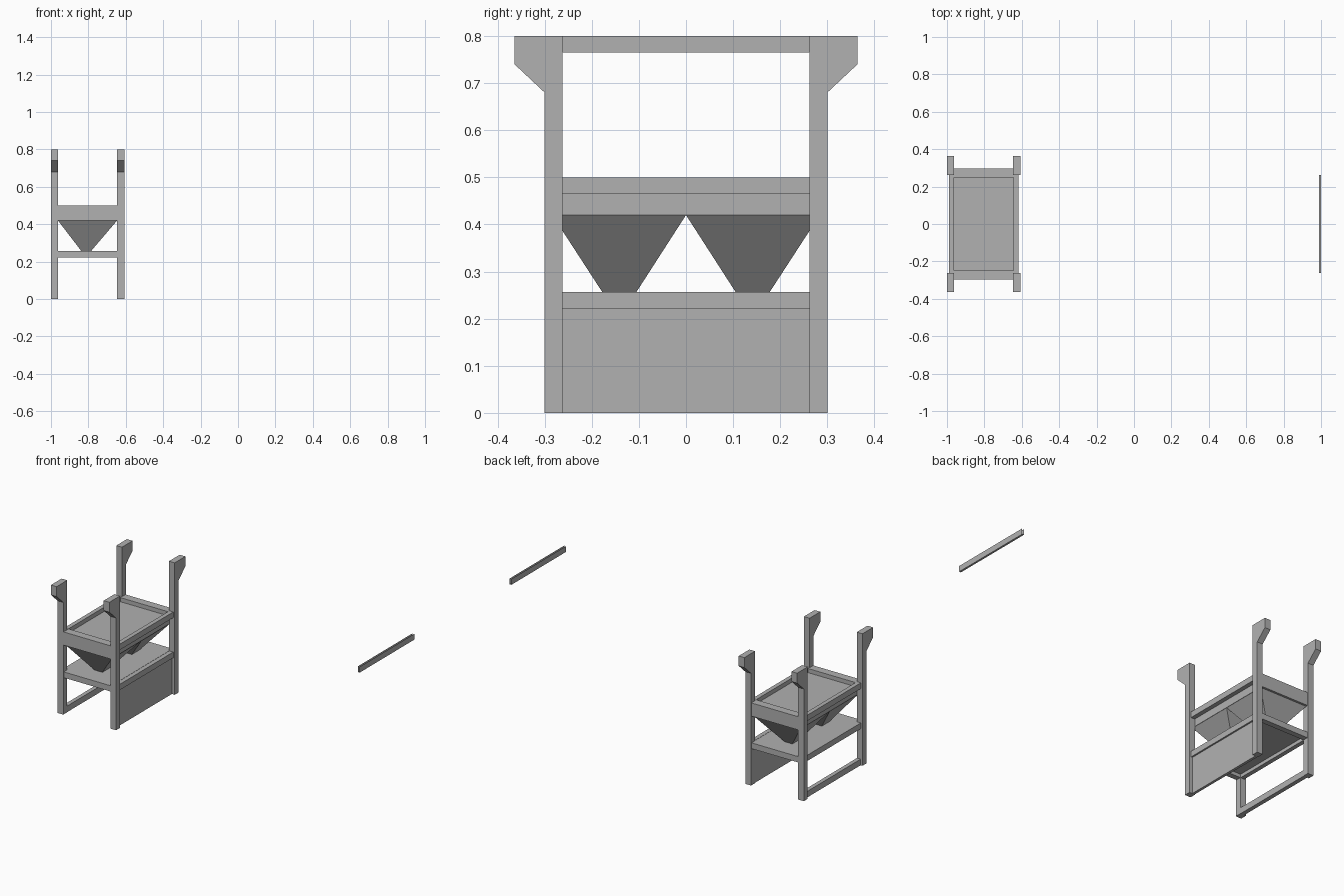
import bpy, bmesh

if "Cube" in bpy.data.objects:
    bpy.data.objects.remove(bpy.data.objects["Cube"])

CX = -0.8035  # centre of the stand in x
P = 0.262     # inner y of the posts

grey = bpy.data.materials.new("dark_grey")
grey.diffuse_color = (0.44, 0.44, 0.44, 1)
grey.use_nodes = True
grey.node_tree.nodes["Principled BSDF"].inputs["Base Color"].default_value = grey.diffuse_color


def mesh(name, verts, faces):
    me = bpy.data.meshes.new(name)
    me.from_pydata(verts, [], faces)
    bm = bmesh.new()
    bm.from_mesh(me)
    bmesh.ops.recalc_face_normals(bm, faces=bm.faces)
    bm.to_mesh(me)
    bm.free()
    me.materials.append(grey)
    ob = bpy.data.objects.new(name, me)
    bpy.context.collection.objects.link(ob)
    return ob


def frustum(name, bottom, top, z0, z1):
    """Solid between two rectangles given as (x0, x1, y0, y1)."""
    verts = []
    for (x0, x1, y0, y1), z in ((bottom, z0), (top, z1)):
        verts += [(x0, y0, z), (x1, y0, z), (x1, y1, z), (x0, y1, z)]
    faces = [(3, 2, 1, 0), (4, 5, 6, 7)]
    faces += [(i, (i + 1) % 4, (i + 1) % 4 + 4, i + 4) for i in range(4)]
    return mesh(name, verts, faces)


def box(name, x0, x1, y0, y1, z0, z1):
    return frustum(name, (x0, x1, y0, y1), (x0, x1, y0, y1), z0, z1)


# Four posts with flared top brackets, extruded from a side profile
profile = [(P, 0), (0.30, 0), (0.30, 0.68), (0.364, 0.74), (0.364, 0.80), (P, 0.80)]
n = len(profile)
for side, x0 in (("left", -1.0), ("right", -0.646)):
    for end, s in (("front", -1), ("back", 1)):
        verts = [(x, s * y, z) for x in (x0, x0 + 0.038) for y, z in profile]
        faces = [tuple(range(n)), tuple(range(n, 2 * n))]
        faces += [(i, (i + 1) % n, (i + 1) % n + n, i + n) for i in range(n)]
        mesh(f"{end}_{side}_post", verts, faces)

# Tray: floor, end walls and side rails
box("tray_floor", -0.963, -0.644, -0.248, 0.248, 0.42, 0.475)
for end, s in (("front", -1), ("back", 1)):
    y0, y1 = sorted((s * 0.248, s * 0.297))
    box(f"tray_{end}_wall", -0.963, -0.644, y0, y1, 0.42, 0.50)
    # Shelf end rail
    y0, y1 = sorted((s * P, s * 0.295))
    box(f"shelf_{end}_rail", -0.963, -0.646, y0, y1, 0.222, 0.257)
    # Hopper funnel
    y0, y1 = sorted((0, s * 0.284))
    b0, b1 = sorted((s * 0.105, s * 0.178))
    frustum(f"{end}_hopper", (-0.838, -0.785, b0, b1), (-0.963, -0.646, y0, y1), 0.257, 0.42)

for side, s in (("left", -1), ("right", 1)):
    x0, x1 = sorted((CX + s * 0.16, CX + s * 0.186))
    box(f"tray_{side}_rail", x0, x1, -P, P, 0.465, 0.50)
    box(f"shelf_{side}_rail", x0, x1, -P, P, 0.222, 0.257)

# Shelf panel, right side panel and lower left rail
box("shelf_panel", -0.965, -0.645, -P, P, 0.243, 0.257)
box("side_panel", -0.643, -0.627, -P, P, 0, 0.225)
box("lower_left_rail", -0.988, -0.963, -P, P, 0, 0.037)

# Detached thin strip: shallow channel with open top and ends
section = [(1, 0.80), (1, 0.765), (0.988, 0.765), (0.988, 0.80)]
mesh("detached_strip",
     [(x, y, z) for y in (-P, P) for x, z in section],
     [(i, i + 1, i + 5, i + 4) for i in range(3)])
